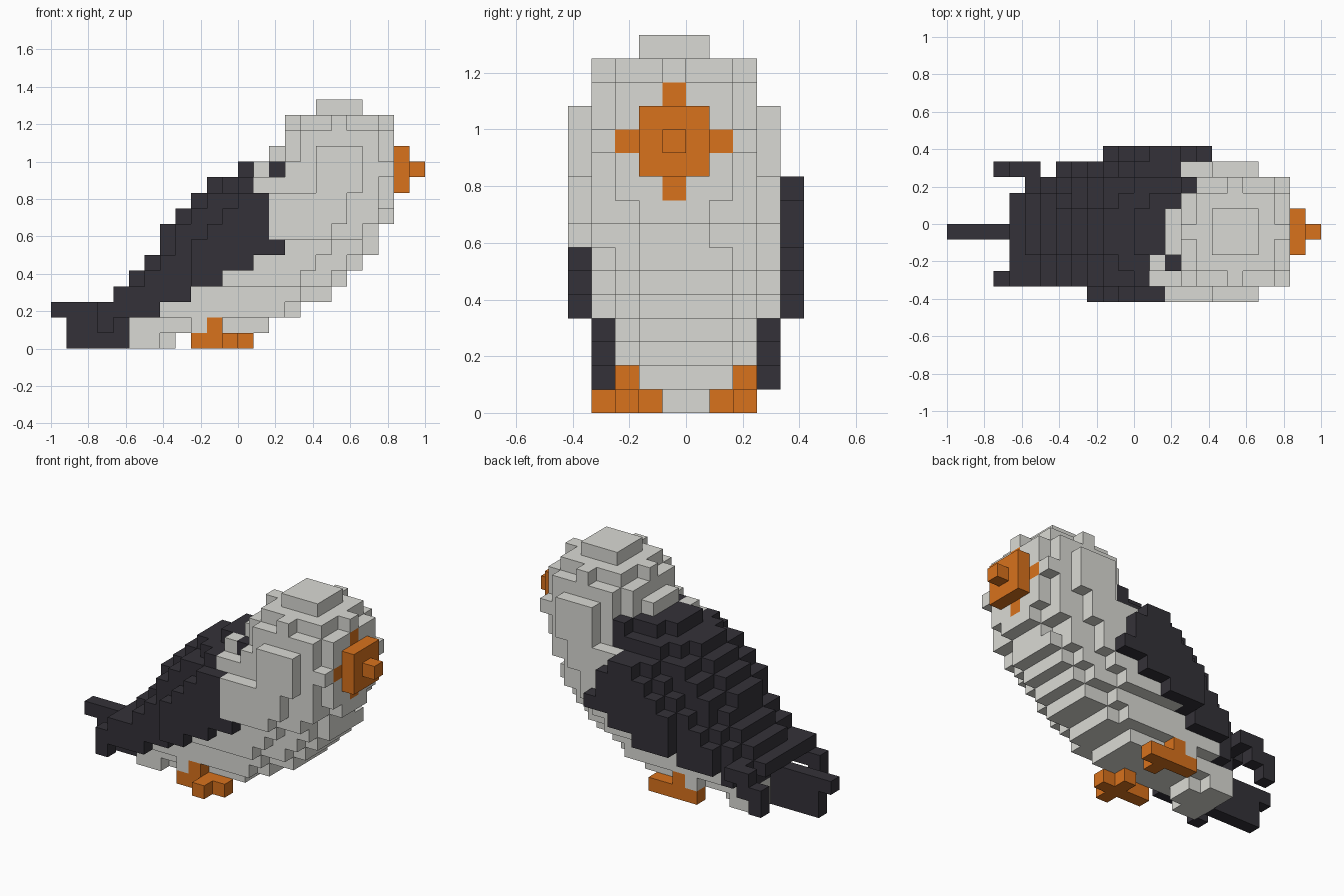
import bpy, bmesh
from mathutils import Vector

if "Cube" in bpy.data.objects:
    bpy.data.objects.remove(bpy.data.objects["Cube"])

U = 1 / 12                                  # size of one block
ORIGIN = Vector((-1.0, -5 * U, 0.0))


def material(name, rgb):
    m = bpy.data.materials.new(name)
    m.use_nodes = True
    m.diffuse_color = (*rgb, 1)
    m.node_tree.nodes["Principled BSDF"].inputs["Base Color"].default_value = (*rgb, 1)
    return m


MATS = [material("pale grey", (0.70, 0.70, 0.66)),
        material("charcoal", (0.034, 0.031, 0.040)),
        material("orange", (0.69, 0.168, 0.012))]
PALE, DARK, ORANGE = range(3)
cells = {}                                  # (i, j, k) -> (part, colour)


def block(part, colour, i0, i1, j0, j1, k0, k1):
    for i in range(i0, i1 + 1):
        for j in range(j0, j1 + 1):
            for k in range(k0, k1 + 1):
                cells[i, j, k] = (part, colour)


# Last charcoal block on each layer, counted from the tail
BACK_EDGE = [4, 4, 6, 8, 10, 12, 14, 13, 13, 13, 12, 13]


def plumage(i, j, k):
    if k >= len(BACK_EDGE):
        return PALE
    edge = BACK_EDGE[k]
    if 6 < k < 12 and j >= 6:
        edge = 15 if j == 7 else 14
    return DARK if i <= edge else PALE


# Body: layer -> first block, last block, centre across, half width.
# The lowest layers are squarer than the breast and back.
BODY = [(5, 7, 4.5, 1.9), (5, 13, 4.5, 2.5), (5, 15, 4.5, 3), (4, 17, 4.5, 3),
        (5, 18, 4.5, 4), (6, 19, 4.5, 4), (7, 20, 4.5, 4), (7, 20, 4, 4.5),
        (8, 21, 4, 4.5), (9, 21, 4, 4.5), (10, 20, 4, 3.5), (12, 18, 4, 2.5)]
for k, (a, b, yc, w) in enumerate(BODY):
    c, half = (a + b) / 2, (b - a + 1) / 2
    for i in range(a, b + 1):
        power = 2.2 if k > 3 or (k == 0 and i > c) else 3
        for j in range(10):
            if (abs(i - c) / half) ** power + (abs(j - yc) / w) ** power <= 1:
                cells[i, j, k] = ("body", plumage(i, j, k))

# Head: a ball, with the beak patch coloured by distance from its front
for i in range(14, 23):
    for j in range(9):
        for k in range(7, 16):
            if (i - 18) ** 2 + (j - 4) ** 2 + (k - 11) ** 2 <= 18:
                near = (i - 22) ** 2 + (j - 4) ** 2 + (k - 11) ** 2 <= 5
                if i == 22:
                    cells[i, j, k] = ("beak", ORANGE)
                else:
                    colour = ORANGE if near and i == 21 else plumage(i, j, k)
                    cells[i, j, k] = ("head", colour)
block("beak", ORANGE, 23, 23, 4, 4, 11, 11)

# Nape tuft
block("nape_tuft", PALE, 13, 13, 2, 2, 11, 11)
block("nape_tuft", DARK, 14, 14, 2, 2, 11, 11)
block("nape_tuft", PALE, 13, 14, 1, 1, 10, 10)

# Wings: (row across, layer, first block, last block)
RIGHT_WING = [(1, 1, 3, 3), (1, 2, 3, 6), (1, 3, 4, 8), (2, 3, 4, 5), (1, 4, 6, 10),
              (1, 5, 7, 12), (1, 6, 8, 14), (0, 4, 9, 10), (0, 5, 9, 12), (0, 6, 9, 14),
              (0, 7, 10, 13), (0, 8, 11, 13), (0, 9, 12, 13)]
LEFT_WING = [(8, 1, 3, 3), (8, 2, 3, 4), (8, 3, 4, 5), (7, 3, 5, 8), (8, 3, 7, 9),
             (8, 4, 7, 10), (8, 5, 8, 12), (8, 6, 9, 14), (9, 4, 10, 12), (9, 5, 10, 14),
             (9, 6, 10, 16), (9, 7, 11, 15), (9, 8, 12, 15), (9, 9, 13, 14)]
for name, rows in (("right_wing", RIGHT_WING), ("left_wing", LEFT_WING)):
    for j, k, a, b in rows:
        block(name, DARK, a, b, j, j, k, k)

# Tail fin
block("tail", DARK, 0, 4, 4, 4, 2, 2)
block("tail", DARK, 1, 4, 4, 4, 0, 1)

# Feet: long toe, cross toe and leg
for name, j, j0, j1 in (("right_foot", 2, 1, 3), ("left_foot", 7, 6, 7)):
    block(name, ORANGE, 9, 12, j, j, 0, 0)
    block(name, ORANGE, 11, 11, j0, j1, 0, 0)
    block(name, ORANGE, 10, 10, j, j, 1, 1)


def build(part):
    """Make one mesh from the outer faces of a part's blocks."""
    bm = bmesh.new()
    for pos, (owner, colour) in cells.items():
        if owner != part:
            continue
        for axis in range(3):
            for side in (0, 1):
                nb = list(pos)
                nb[axis] += 2 * side - 1
                if tuple(nb) in cells:
                    continue
                corners = []
                for u, v in ((0, 0), (1, 0), (1, 1), (0, 1)):
                    p = Vector(pos)
                    p[axis] += side
                    p[(axis + 1) % 3] += u
                    p[(axis + 2) % 3] += v
                    corners.append(bm.verts.new(ORIGIN + p * U))
                f = bm.faces.new(corners if side else corners[::-1])
                f.material_index = colour
    bmesh.ops.remove_doubles(bm, verts=bm.verts, dist=1e-4)
    mesh = bpy.data.meshes.new(part)
    bm.to_mesh(mesh)
    bm.free()
    for m in MATS:
        mesh.materials.append(m)
    bpy.context.collection.objects.link(bpy.data.objects.new(part, mesh))


for part in sorted({owner for owner, _ in cells.values()}):
    build(part)
